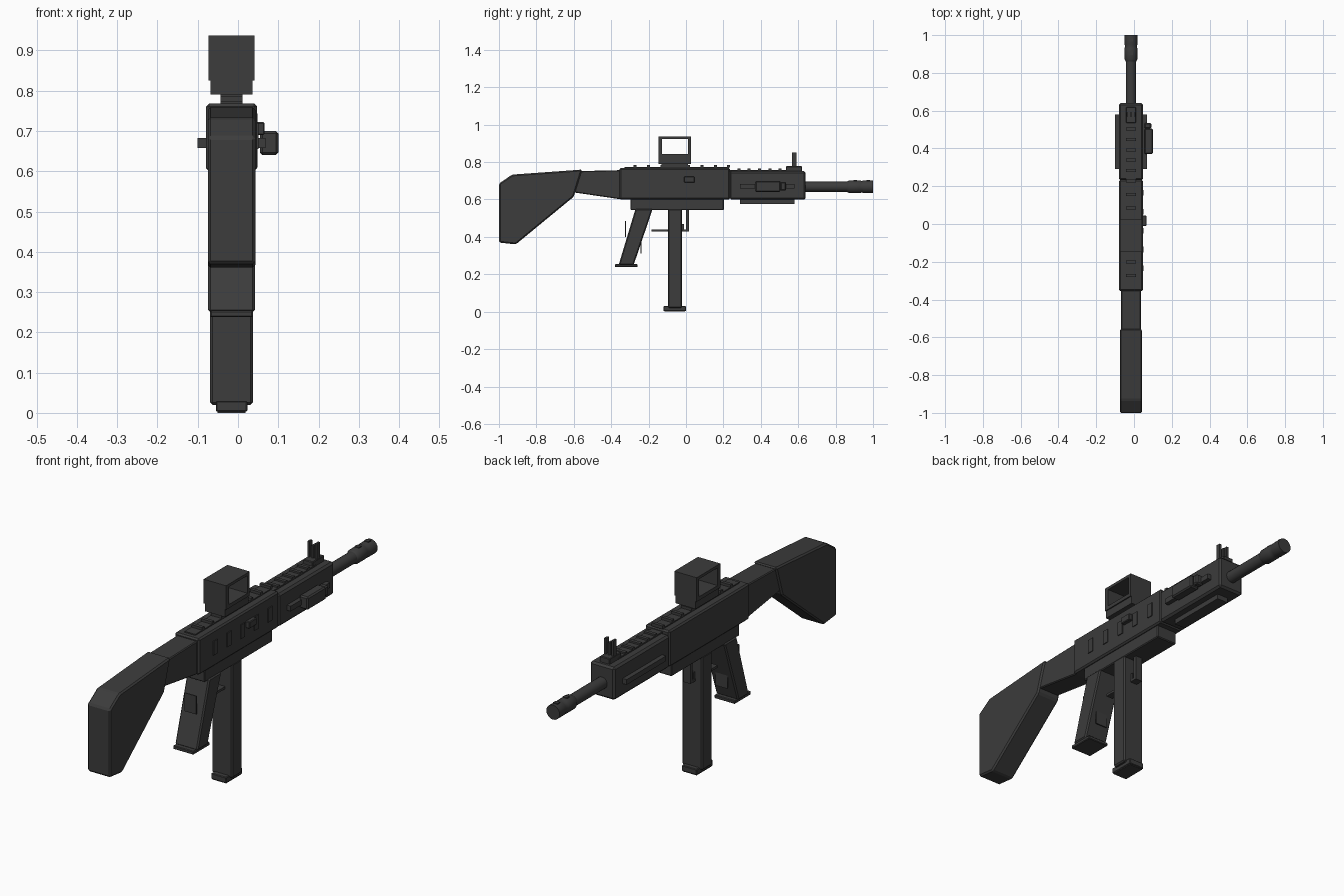
import bpy, bmesh, math

if "Cube" in bpy.data.objects:
    bpy.data.objects.remove(bpy.data.objects["Cube"])

CX = -0.016  # centre plane of the body
gun = bpy.data.materials.new("dark_gunmetal")
gun.diffuse_color = (0.045, 0.045, 0.045, 1)
gun.use_nodes = True
gun.node_tree.nodes["Principled BSDF"].inputs["Base Color"].default_value = gun.diffuse_color


def finish(name, bm, bevel=0.0):
    bmesh.ops.recalc_face_normals(bm, faces=bm.faces[:])
    me = bpy.data.meshes.new(name)
    bm.to_mesh(me)
    bm.free()
    ob = bpy.data.objects.new(name, me)
    bpy.context.collection.objects.link(ob)
    me.materials.append(gun)
    if bevel:
        m = ob.modifiers.new("bevel", 'BEVEL')
        m.width = bevel
        m.segments = 1
    return ob


def plate(name, pts, x0, x1, bevel=0.0):
    """Side profile (y, z) extruded across x."""
    bm = bmesh.new()
    f = bm.faces.new([bm.verts.new((x0, y, z)) for y, z in pts])
    r = bmesh.ops.extrude_face_region(bm, geom=[f])
    vs = [v for v in r["geom"] if isinstance(v, bmesh.types.BMVert)]
    bmesh.ops.translate(bm, verts=vs, vec=(x1 - x0, 0, 0))
    return finish(name, bm, bevel)


def box(name, x, y, z, bevel=0.0):
    return plate(name, [(y[0], z[0]), (y[1], z[0]), (y[1], z[1]), (y[0], z[1])], x[0], x[1], bevel)


def mid(w):
    return (CX - w / 2, CX + w / 2)


def lathe(name, profile, z, n=20):
    """Profile (y, radius) turned around the bore line."""
    bm = bmesh.new()
    rings = []
    for y, r in profile:
        rings.append([bm.verts.new((CX + r * math.cos(2 * math.pi * i / n), y,
                                    z + r * math.sin(2 * math.pi * i / n))) for i in range(n)])
    for a, b in zip(rings, rings[1:]):
        for i in range(n):
            bm.faces.new((a[i], a[(i + 1) % n], b[(i + 1) % n], b[i]))
    bm.faces.new(rings[0])
    bm.faces.new(rings[-1])
    ob = finish(name, bm)
    bpy.context.view_layer.objects.active = ob
    ob.select_set(True)
    bpy.ops.object.shade_smooth_by_angle(angle=math.radians(35))
    ob.select_set(False)


# Stock and its neck
plate("stock", [(-1, 0.37), (-0.91, 0.36), (-0.60, 0.615), (-0.555, 0.76),
                (-0.93, 0.733), (-1, 0.685)], *mid(0.118), bevel=0.007)
plate("stock_neck", [(-0.60, 0.638), (-0.355, 0.602), (-0.34, 0.602), (-0.34, 0.757),
                     (-0.565, 0.752)], *mid(0.104), bevel=0.004)

# Receiver, lower receiver and handguard
box("receiver", mid(0.126), (-0.355, 0.235), (0.60, 0.768), 0.007)
box("lower_receiver", mid(0.105), (-0.297, 0.203), (0.543, 0.61), 0.004)
box("handguard", mid(0.128), (0.232, 0.64), (0.60, 0.752), 0.009)
box("ejection_port", (0.045, 0.066), (-0.01, 0.045), (0.69, 0.722), 0.003)

# Shallow ridges on the right of the receiver
for i in range(5):
    y = -0.25 + i * 0.1
    box(f"receiver_ridge_{i}", (0.044, 0.051), (y, y + 0.03), (0.655, 0.72))

# Top rail and teeth
box("receiver_rail", mid(0.055), (-0.33, 0.23), (0.76, 0.773))
box("handguard_rail", mid(0.055), (0.235, 0.56), (0.745, 0.758))
for i in range(8):
    y = -0.28 + i * 0.0715
    box(f"receiver_rail_tooth_{i}", mid(0.055), (y, y + 0.016), (0.77, 0.785))
for i in range(5):
    y = 0.275 + i * 0.055
    box(f"handguard_rail_tooth_{i}", mid(0.055), (y, y + 0.016), (0.755, 0.766))

# Side and bottom rails with a side-mounted light
box("left_rail", (-0.101, -0.078), (0.29, 0.58), (0.658, 0.682))
box("right_rail", (0.045, 0.068), (0.29, 0.58), (0.658, 0.682))
box("bottom_rail", mid(0.055), (0.29, 0.58), (0.577, 0.603))
box("side_light", (0.055, 0.10), (0.37, 0.505), (0.64, 0.70), 0.006)
box("side_light_head", (0.055, 0.092), (0.505, 0.535), (0.647, 0.694), 0.006)

# Barrel and muzzle device
lathe("barrel", [(0.62, 0.027), (0.88, 0.027)], 0.668)
lathe("muzzle", [(0.86, 0.027), (0.872, 0.034), (0.93, 0.034), (0.94, 0.031),
                 (0.95, 0.034), (1.0, 0.034)], 0.668)
for i, y in enumerate((0.895, 0.965)):
    box(f"muzzle_port_{i}", mid(0.022), (y, y + 0.018), (0.69, 0.705))

# Front sight: base and three prongs
box("front_sight_base", mid(0.052), (0.535, 0.62), (0.745, 0.778), 0.003)
for i, (dx, top) in enumerate(((-0.02, 0.85), (0, 0.835), (0.02, 0.85))):
    box(f"front_sight_prong_{i}", (CX + dx - 0.005, CX + dx + 0.005), (0.568, 0.59), (0.77, top))

# Optic: square window frame open sideways, on a mount
box("optic_neck", mid(0.055), (-0.13, 0.01), (0.765, 0.795))
box("optic_mount", mid(0.104), (-0.147, 0.027), (0.79, 0.828))
ox = mid(0.115)
box("optic_floor", ox, (-0.147, 0.027), (0.825, 0.842))
box("optic_roof", ox, (-0.147, 0.027), (0.924, 0.937))
box("optic_back_wall", ox, (-0.147, -0.127), (0.84, 0.926))
box("optic_front_wall", ox, (0.011, 0.027), (0.84, 0.926))

# Pistol grip
plate("grip", [(-0.36, 0.25), (-0.28, 0.25), (-0.178, 0.55), (-0.27, 0.55)], *mid(0.116), bevel=0.006)
box("grip_plate", mid(0.106), (-0.38, -0.26), (0.238, 0.254), 0.003)
box("grip_back_fin", mid(0.06), (-0.327, -0.322), (0.40, 0.485))
box("grip_front_fin", mid(0.06), (-0.243, -0.238), (0.312, 0.395))

# Magazine, trigger guard and trigger
box("magazine", mid(0.106), (-0.096, -0.022), (0.02, 0.55), 0.006)
box("magazine_plate", mid(0.078), (-0.12, 0.0), (0.003, 0.03), 0.003)
box("magazine_catch", mid(0.03), (-0.025, -0.012), (0.44, 0.47))
box("guard_bottom", mid(0.035), (-0.185, 0.015), (0.428, 0.439))
box("guard_front", mid(0.035), (0.0, 0.015), (0.43, 0.55))
# Drop the base foot to the floor
box("magazine_foot", mid(0.07), (-0.115, -0.005), (0.0, 0.01))
